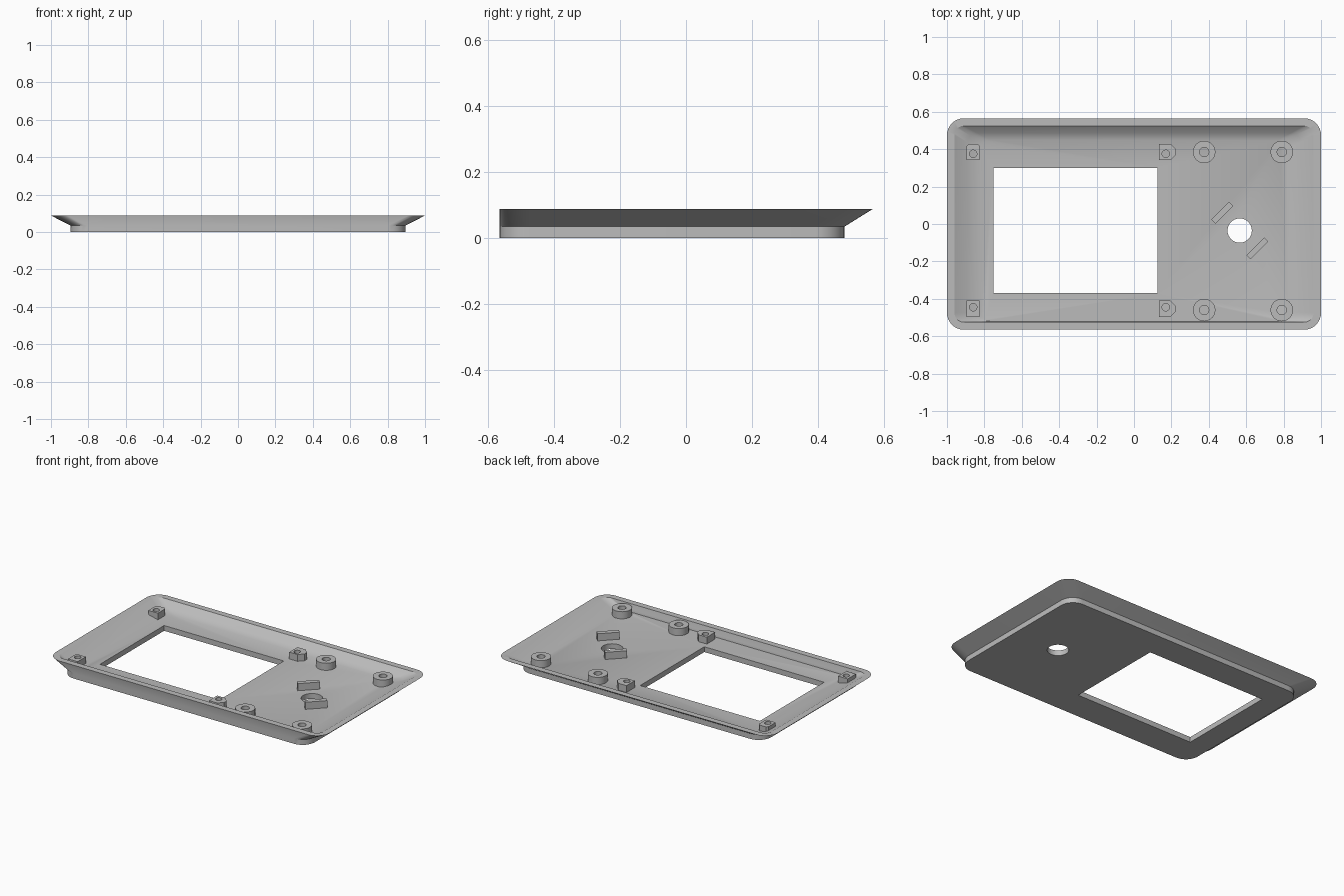
import bpy
import bmesh
from math import cos, sin, pi, radians
from mathutils import Matrix

if "Cube" in bpy.data.objects:
    bpy.data.objects.remove(bpy.data.objects["Cube"], do_unlink=True)

GREY = (0.5, 0.5, 0.5, 1)
plastic = bpy.data.materials.new("grey plastic")
plastic.use_nodes = True
plastic.diffuse_color = GREY
plastic.node_tree.nodes["Principled BSDF"].inputs["Base Color"].default_value = GREY

FLOOR, RIM = 0.035, 0.088


def rounded_rect(x, y0, y1, r, z, seg=8):
    """Outline of a rectangle with rounded corners, counter-clockwise."""
    pts = []
    corners = [(x - r, y1 - r), (r - x, y1 - r), (r - x, y0 + r), (x - r, y0 + r)]
    for i, (cx, cy) in enumerate(corners):
        for k in range(seg + 1):
            a = pi / 2 * (i + k / seg)
            pts.append((cx + r * cos(a), cy + r * sin(a), z))
    return pts


def circle(x, y, r, z, n=40):
    return [(x + r * cos(2 * pi * k / n), y + r * sin(2 * pi * k / n), z) for k in range(n)]


def loft(name, outlines):
    """Closed solid skinned through outlines of equal point count."""
    bm = bmesh.new()
    loops = [[bm.verts.new(p) for p in o] for o in outlines]
    bm.faces.new(loops[0][::-1])
    bm.faces.new(loops[-1])
    for a, b in zip(loops, loops[1:]):
        for i in range(len(a)):
            j = (i + 1) % len(a)
            bm.faces.new((a[i], a[j], b[j], b[i]))
    bmesh.ops.recalc_face_normals(bm, faces=bm.faces)
    mesh = bpy.data.meshes.new(name)
    bm.to_mesh(mesh)
    bm.free()
    mesh.materials.append(plastic)
    obj = bpy.data.objects.new(name, mesh)
    bpy.context.collection.objects.link(obj)
    return obj


def prism(name, pts, z0, z1):
    return loft(name, [[(x, y, z) for x, y in pts] for z in (z0, z1)])


def select(obj):
    bpy.ops.object.select_all(action='DESELECT')
    obj.select_set(True)
    bpy.context.view_layer.objects.active = obj


def cut(obj, cutter):
    cutter.hide_render = True
    mod = obj.modifiers.new("cut", 'BOOLEAN')
    mod.operation, mod.object, mod.solver = 'DIFFERENCE', cutter, 'EXACT'
    select(obj)
    bpy.ops.object.modifier_apply(modifier=mod.name)
    bpy.data.objects.remove(cutter, do_unlink=True)


def smooth(obj):
    select(obj)
    bpy.ops.object.shade_smooth_by_angle(angle=radians(25))


# Tray: straight base, flared sides and back, flat front, hollow inside
tray = loft("tray", [
    rounded_rect(0.895, -0.565, 0.48, 0.09, 0),
    rounded_rect(0.895, -0.565, 0.48, 0.09, FLOOR),
    rounded_rect(1.0, -0.565, 0.565, 0.09, RIM),
    rounded_rect(0.96, -0.525, 0.525, 0.05, RIM),
    rounded_rect(0.89, -0.522, 0.487, 0.05, 0.052),
    rounded_rect(0.82, -0.52, 0.45, 0.05, FLOOR),
])
cut(tray, prism("window_cutter",
                [(-0.75, -0.37), (0.125, -0.37), (0.125, 0.3), (-0.75, 0.3)], -0.1, 0.2))
cut(tray, loft("knob_cutter", [circle(0.565, -0.035, 0.065, z) for z in (-0.1, 0.2)]))
smooth(tray)

# Round screw bosses
for side, x in (("inner", 0.375), ("outer", 0.79)):
    for end, y in (("back", 0.385), ("front", -0.46)):
        boss = loft(f"{side}_{end}_boss", [circle(x, y, 0.06, z) for z in (0.025, 0.082)])
        cut(boss, loft("screw_cutter", [circle(x, y, 0.025, z, 24) for z in (FLOOR, 0.2)]))
        smooth(boss)

# Square display posts with clipped corners
for end, y, hole_y in (("back", 0.385, 0.375), ("front", -0.453, -0.445)):
    for side, x0, x1, hole_x, c in (("right", -0.895, -0.825, -0.86, 0.012),
                                    ("left", 0.135, 0.225, 0.17, 0.03)):
        y0, y1 = y - 0.043, y + 0.043
        if side == "left":
            outline = [(x0, y0), (x1 - c, y0), (x1, y0 + c), (x1, y1 - c), (x1 - c, y1), (x0, y1)]
        elif end == "back":
            outline = [(x0, y0), (x1, y0), (x1, y1 - c), (x1 - c, y1), (x0 + c, y1), (x0, y1 - c)]
        else:
            outline = [(x0, y0), (x1, y0), (x1, y1), (x0, y1)]
        post = prism(f"{side}_{end}_post", outline, 0.025, 0.08)
        cut(post, loft("pin_cutter", [circle(hole_x, hole_y, 0.02, z, 24) for z in (FLOOR, 0.2)]))
        smooth(post)

# Diagonal tabs on either side of the round hole
for name, x, y in (("back_tab", 0.472, 0.06), ("front_tab", 0.66, -0.13)):
    tab = prism(name, [(-0.067, -0.016), (0.067, -0.016), (0.067, 0.016), (-0.067, 0.016)],
                0.025, 0.082)
    tab.data.transform(Matrix.Translation((x, y, 0)) @ Matrix.Rotation(pi / 4, 4, 'Z'))
